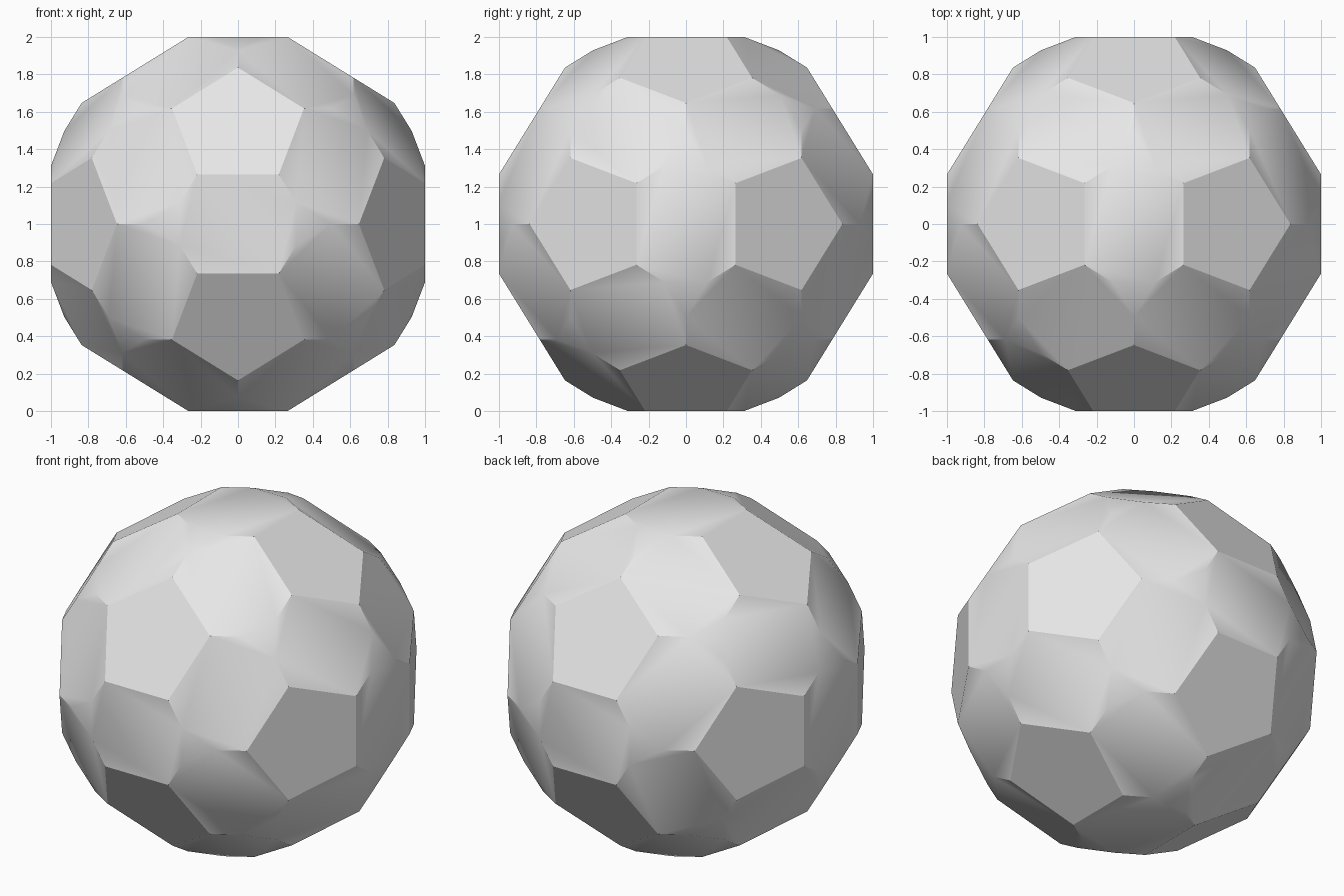
import bpy, bmesh, math
from itertools import combinations
from mathutils import Vector

if "Cube" in bpy.data.objects:
    bpy.data.objects.remove(bpy.data.objects["Cube"])

PHI = (1 + math.sqrt(5)) / 2
PENTAGON_DIST, EDGE_DIST, CORNER_DIST = 0.99, 1.0, 1.045

# Directions of the twelve pentagon faces
penta = []
for a in (1, -1):
    for b in (PHI, -PHI):
        penta += [Vector(v).normalized() for v in ((a, 0, b), (0, b, a), (b, a, 0))]


def near(u, v):
    return u.dot(v) > 0.4


# Facets between neighbouring pentagons, and small triangles between three of them
edges = [(u + v).normalized() for u, v in combinations(penta, 2) if near(u, v)]
corners = [(u + v + w).normalized() for u, v, w in combinations(penta, 3)
           if near(u, v) and near(v, w) and near(u, w)]


def slice_off(bm, normal, dist):
    """Cut the solid flat at the given distance and cap the opening."""
    geom = bm.verts[:] + bm.edges[:] + bm.faces[:]
    bmesh.ops.bisect_plane(bm, geom=geom, dist=1e-5, plane_co=normal * dist,
                           plane_no=normal, clear_outer=True)
    rim = [e for e in bm.edges if e.is_boundary]
    if rim:
        bmesh.ops.holes_fill(bm, edges=rim, sides=0)


# Faceted ball: a cube sliced by every facet plane
bm = bmesh.new()
bmesh.ops.create_cube(bm, size=2)
for n in penta:
    slice_off(bm, n, PENTAGON_DIST)
for n in edges:
    if max(abs(c) for c in n) < 0.99:      # cube faces already supply six facets
        slice_off(bm, n, EDGE_DIST)
for n in corners:
    slice_off(bm, n, CORNER_DIST)
bmesh.ops.remove_doubles(bm, verts=bm.verts[:], dist=1e-4)
bmesh.ops.recalc_face_normals(bm, faces=bm.faces[:])
bmesh.ops.translate(bm, verts=bm.verts[:], vec=(0, 0, 1))

mesh = bpy.data.meshes.new("faceted_ball")
bm.to_mesh(mesh)
bm.free()
ball = bpy.data.objects.new("faceted_ball", mesh)
bpy.context.collection.objects.link(ball)

# Single light grey colour
grey = bpy.data.materials.new("light grey")
grey.diffuse_color = (0.8, 0.8, 0.8, 1)
grey.use_nodes = True
grey.node_tree.nodes["Principled BSDF"].inputs["Base Color"].default_value = grey.diffuse_color
mesh.materials.append(grey)

# Soften only the shallow edges around the small triangles
bpy.context.view_layer.objects.active = ball
ball.select_set(True)
bpy.ops.object.shade_smooth_by_angle(angle=math.radians(30))
